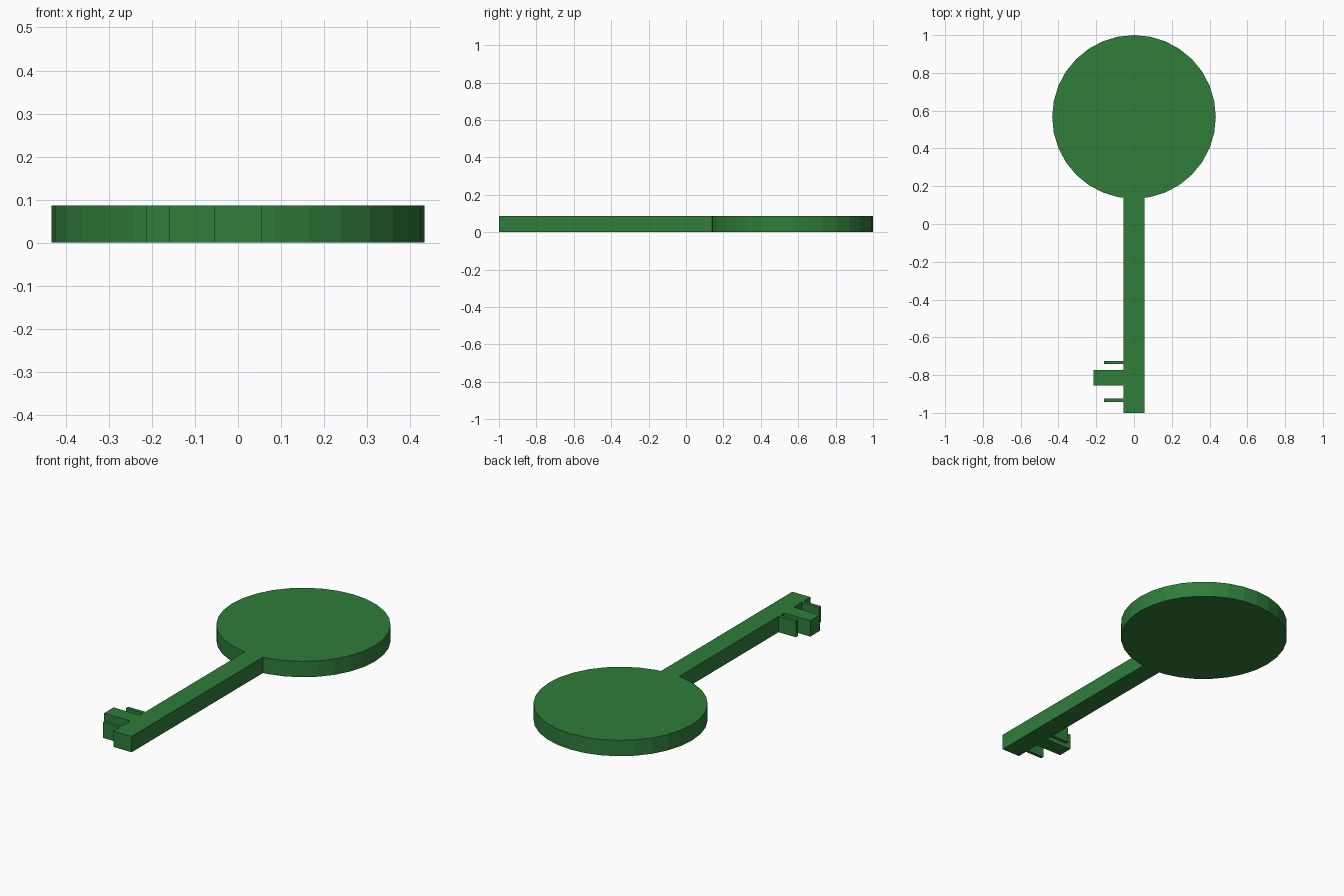
import bpy, bmesh, math

if "Cube" in bpy.data.objects:
    bpy.data.objects.remove(bpy.data.objects["Cube"])

HEIGHT = 0.087
HEAD_Y, HEAD_R, SIDES = 0.567, 0.433, 32
HALF_W = 0.055

green = bpy.data.materials.new("key green")
green.diffuse_color = (0.029, 0.205, 0.042, 1)
green.use_nodes = True
green.node_tree.nodes["Principled BSDF"].inputs["Base Color"].default_value = green.diffuse_color


def slab(name, outline):
    """Extrude a counter-clockwise flat outline from z = 0 up to HEIGHT."""
    bm = bmesh.new()
    base = bm.faces.new([bm.verts.new((x, y, 0)) for x, y in outline])
    ext = bmesh.ops.extrude_face_region(bm, geom=[base], use_keep_orig=True)
    top = [v for v in ext["geom"] if isinstance(v, bmesh.types.BMVert)]
    bmesh.ops.translate(bm, verts=top, vec=(0, 0, HEIGHT))
    bmesh.ops.recalc_face_normals(bm, faces=bm.faces)
    mesh = bpy.data.meshes.new(name)
    bm.to_mesh(mesh)
    bm.free()
    mesh.materials.append(green)
    obj = bpy.data.objects.new(name, mesh)
    bpy.context.collection.objects.link(obj)
    return obj


def box(name, x0, x1, y0, y1):
    return slab(name, [(x0, y0), (x1, y0), (x1, y1), (x0, y1)])


# Round head
step = 2 * math.pi / SIDES
slab("key_head", [(HEAD_R * math.cos(i * step), HEAD_Y + HEAD_R * math.sin(i * step))
                  for i in range(SIDES)])

# Shaft, its end fitted to the faceted rim of the head
rim_y = HEAD_Y - HEAD_R
join_y = rim_y + HALF_W * math.tan(step / 2)
slab("key_shaft", [(-HALF_W, -1), (HALF_W, -1), (HALF_W, join_y), (0, rim_y), (-HALF_W, join_y)])

# Teeth: a wide one between two thin ones
for name, reach, y0, y1 in (("upper_thin_tooth", -0.159, -0.742, -0.724),
                            ("wide_tooth", -0.214, -0.855, -0.772),
                            ("lower_thin_tooth", -0.159, -0.943, -0.925)):
    box(name, reach, -HALF_W, y0, y1)
